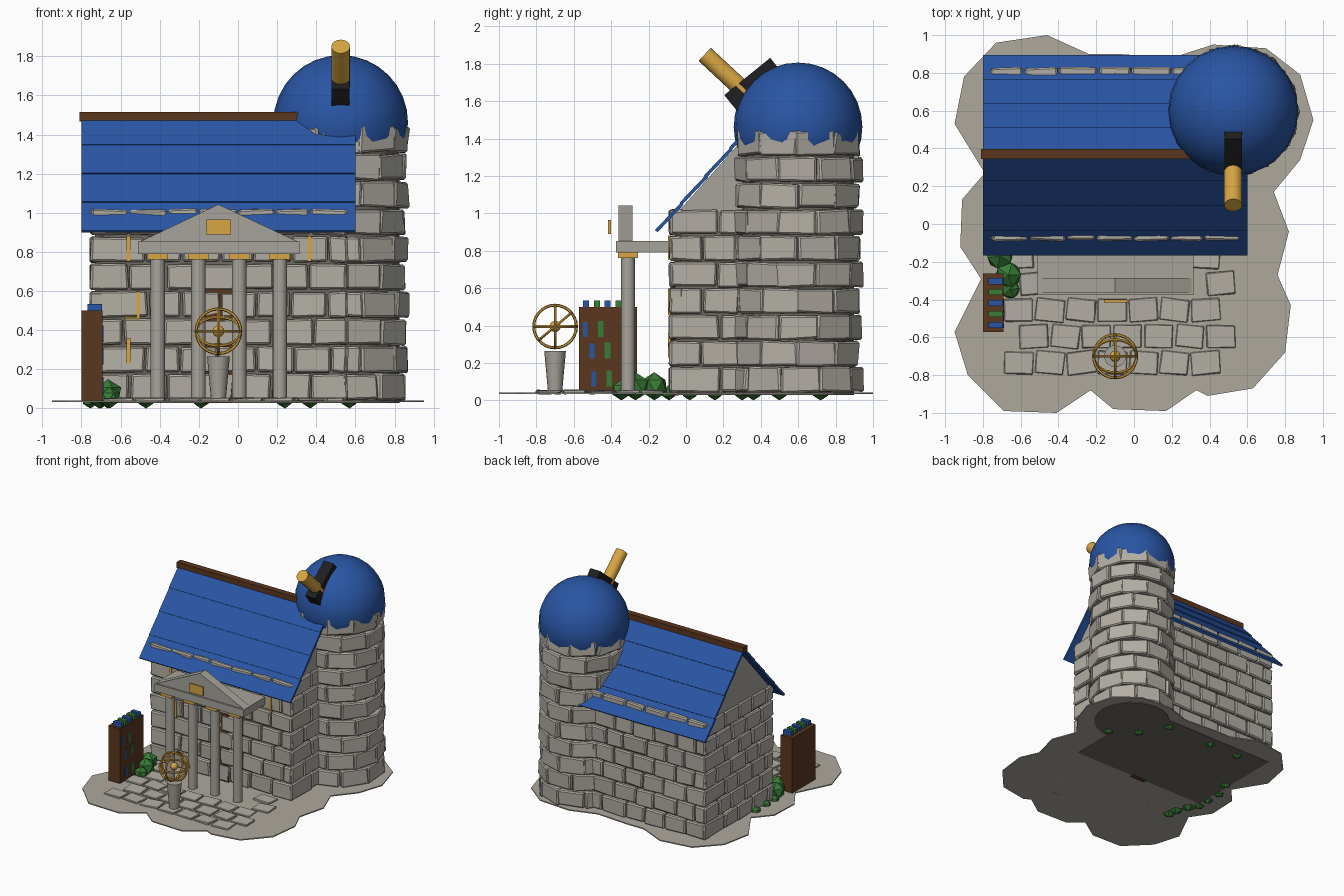
import bpy, bmesh, math, random
from mathutils import Vector, Matrix

random.seed(7)
if "Cube" in bpy.data.objects:
    bpy.data.objects.remove(bpy.data.objects["Cube"])


def make_mat(name, r, g, b):
    m = bpy.data.materials.new(name)
    m.use_nodes = True
    m.diffuse_color = (r, g, b, 1)
    m.node_tree.nodes["Principled BSDF"].inputs["Base Color"].default_value = (r, g, b, 1)
    return m


STONE = make_mat("grey stone", .45, .425, .375)
SMOOTH_STONE = make_mat("dressed stone", .39, .37, .33)
MORTAR = make_mat("dark mortar", .16, .145, .125)
EARTH = make_mat("ground stone", .42, .395, .335)
BLUE = make_mat("roof blue", .022, .092, .375)
GOLD = make_mat("gold", .68, .38, .055)
WOOD = make_mat("brown wood", .105, .038, .013)
LEAF = make_mat("leaf green", .04, .2, .037)
BLACK = make_mat("black metal", .014, .014, .015)


def finish(bm, name, mat, bevel=0):
    bmesh.ops.recalc_face_normals(bm, faces=bm.faces)
    me = bpy.data.meshes.new(name)
    bm.to_mesh(me)
    bm.free()
    ob = bpy.data.objects.new(name, me)
    bpy.context.scene.collection.objects.link(ob)
    me.materials.append(mat)
    if bevel:
        mod = ob.modifiers.new("Bevel", "BEVEL")
        mod.width, mod.segments = bevel, 1
    return ob


def add_box(bm, matrix, size, jitter=0):
    verts = bmesh.ops.create_cube(bm, size=1)["verts"]
    for v in verts:
        v.co = Vector(c * s + random.uniform(-jitter, jitter) for c, s in zip(v.co, size))
        v.co = matrix @ v.co


def box(name, mat, x0, x1, y0, y1, z0, z1):
    bm = bmesh.new()
    add_box(bm, Matrix.Translation(((x0 + x1) / 2, (y0 + y1) / 2, (z0 + z1) / 2)),
            (x1 - x0, y1 - y0, z1 - z0))
    return finish(bm, name, mat)


def prism(name, mat, outline, matrix, depth):
    """Extrude a flat outline along its local z."""
    bm = bmesh.new()
    face = bm.faces.new([bm.verts.new((u, v, 0)) for u, v in outline])
    new = bmesh.ops.extrude_face_region(bm, geom=[face])["geom"]
    bmesh.ops.translate(bm, vec=(0, 0, depth), verts=[g for g in new if isinstance(g, bmesh.types.BMVert)])
    bm.transform(matrix)
    return finish(bm, name, mat)


def rod(name, mat, a, b, r1, r2=None, sides=16):
    a, b = Vector(a), Vector(b)
    bm = bmesh.new()
    turn = (b - a).to_track_quat("Z", "Y").to_matrix().to_4x4()
    bmesh.ops.create_cone(bm, cap_ends=True, segments=sides, radius1=r1, radius2=r2 or r1,
                          depth=(b - a).length, matrix=Matrix.Translation((a + b) / 2) @ turn)
    smooth(finish(bm, name, mat))


def smooth(ob):
    bpy.ops.object.select_all(action="DESELECT")
    bpy.context.view_layer.objects.active = ob
    ob.select_set(True)
    bpy.ops.object.shade_smooth_by_angle(angle=math.radians(35))


# Ground plate with a scalloped outline
outline = [(-.24, .9), (-.46, 1), (-.73, .96), (-.9, .78), (-.95, .53), (-.79, .27), (-.91, .13),
           (-.92, -.12), (-.81, -.29), (-.95, -.57), (-.88, -.8), (-.69, -.99), (-.41, -1),
           (-.23, -.88), (-.11, -.98), (.17, -.99), (.33, -.88), (.39, -.91), (.63, -.87),
           (.8, -.68), (.83, -.43), (.76, -.27), (.82, -.04), (.74, .17), (.88, .34),
           (.95, .55), (.88, .79), (.7, .93), (.42, .95), (.2, .88), (-.08, .9)]
prism("ground", EARTH, outline, Matrix.Translation((0, 0, .033)), .009)

# Paving stones, leaving the strip under the porch free
bm = bmesh.new()
for row in range(5):
    y = -.735 + row * .14
    for i in range(8):
        x = -.61 + i * .165 + (.08 if row % 2 else 0)
        if x > (.6 if row == 3 else .5) or (row > 2 and -.5 < x < .3):
            continue
        spin = Matrix.Rotation(random.uniform(-.12, .12), 4, "Z")
        add_box(bm, Matrix.Translation((x, y, .045)) @ spin, (.15, .12, .018), .004)
finish(bm, "paving_stones", STONE, .004)

# House core, gables and tower core
PITCH, BASE = .1405, .04
box("house_core", MORTAR, -.73, .53, -.06, .80, .028, .985)
side_on = Matrix(((0, 0, 1, 0), (1, 0, 0, 0), (0, 1, 0, 0), (0, 0, 0, 1)))
prism("gable", SMOOTH_STONE, [(-.085, .9), (-.085, .96), (.37, 1.47), (.825, .96), (.825, .9)],
      Matrix.Translation((-.74, 0, 0)) @ side_on, 1.28)
TX, TY = .525, .599
rod("tower_core", MORTAR, (TX, TY, .028), (TX, TY, 1.45), .3, sides=24)

# House wall bricks
bm = bmesh.new()
corners = [Vector(c) for c in ((-.755, -.088), (.56, -.088), (.56, .828), (-.755, .828))]
for k, a in enumerate(corners):
    b = corners[(k + 1) % 4]
    t, length = (b - a).normalized(), (b - a).length
    n = Vector((t.y, -t.x))
    for row in range(7):
        count = round(length / .2)
        cuts = [(i + (.5 if (row + k) % 2 else 0)) / count * length for i in range(1, count)]
        cuts = [0] + [c + random.uniform(-.02, .02) for c in cuts] + [length]
        for u, v in zip(cuts, cuts[1:]):
            p = a + t * (u + v) / 2 - n * .035
            m = Matrix(((t.x, n.x, 0, p.x), (t.y, n.y, 0, p.y),
                        (0, 0, 1, BASE + (row + .5) * PITCH), (0, 0, 0, 1)))
            add_box(bm, m, (v - u - .01, .07, PITCH - .011), .006)
finish(bm, "house_bricks", STONE, .009)

# Tower bricks, ten rings in running bond
bm = bmesh.new()
for row in range(10):
    for i in range(10):
        ang = (i + .5 * (row % 2) + random.uniform(-.06, .06)) * math.tau / 10
        m = (Matrix.Translation((TX, TY, BASE + (row + .5) * PITCH)) @ Matrix.Rotation(ang, 4, "Z")
             @ Matrix.Translation((.292 + random.uniform(-.006, .006), 0, 0)))
        add_box(bm, m, (.075, .21, PITCH - .011), .012 if row == 9 else .007)
finish(bm, "tower_bricks", STONE, .009)

# Dome, cut flat at the bottom
bm = bmesh.new()
bmesh.ops.create_uvsphere(bm, u_segments=24, v_segments=16, radius=.344,
                          matrix=Matrix.Translation((TX, TY, 1.462)))
cut = bmesh.ops.bisect_plane(bm, geom=bm.verts[:] + bm.edges[:] + bm.faces[:],
                             plane_co=(0, 0, 1.33), plane_no=(0, 0, -1), clear_outer=True)
bmesh.ops.edgeloop_fill(bm, edges=[e for e in cut["geom_cut"] if isinstance(e, bmesh.types.BMEdge)])
smooth(finish(bm, "dome", BLUE))

# Telescope and its mount
bm = bmesh.new()
add_box(bm, Matrix.Translation((TX, .365, 1.685)) @ Matrix.Rotation(math.radians(39), 4, "X"),
        (.092, .316, .12))
finish(bm, "telescope_mount", BLACK)
rod("telescope_tube", GOLD, (TX, .1, 1.85), (TX, .38, 1.59), .048)

# Roof slopes of four overlapping boards each, and the ridge beam
for name, sign, run in (("front", -1, .525), ("back", 1, .512)):
    bm = bmesh.new()
    for i in range(4):
        f = (i + .5) / 4
        y, z = .37 + sign * run * (1 - f), .905 + .585 * f
        tilt = Matrix.Rotation(-sign * math.radians(46.5), 4, "X")
        add_box(bm, Matrix.Translation((-.1, y, z)) @ tilt, (1.4, .203, .018))
    finish(bm, name + "_roof_boards", BLUE)
box("ridge_beam", WOOD, -.81, .5, .344, .396, 1.467, 1.515)

# Porch: columns, slab, pediment and plaque
for i in range(4):
    x = -.41 + i * .208
    rod("column", SMOOTH_STONE, (x, -.31, .04), (x, -.31, .77), .037)
    box("capital", GOLD, x - .053, x + .053, -.363, -.257, .762, .795)
box("porch_slab", SMOOTH_STONE, -.51, .315, -.375, -.06, .79, .853)
front_on = Matrix(((1, 0, 0, 0), (0, 0, 1, -.362), (0, 1, 0, 0), (0, 0, 0, 1)))
prism("pediment", SMOOTH_STONE, [(-.5, .853), (.305, .853), (-.1, 1.043)], front_on, .076)
box("plaque", GOLD, -.16, -.035, -.416, -.401, .89, .965)

# Door and window strips between the bricks
box("door", WOOD, -.17, -.03, -.084, -.04, .027, .61)
for x, z in ((-.56, .752), (-.51, .468), (-.56, .23), (.365, .752)):
    box("window_strip", GOLD, x - .01, x + .01, -.096, -.06, z, z + .13)
box("window_sill", GOLD, -.58, -.5, -.096, -.06, .457, .468)

# Pedestal and ringed globe
C = Vector((-.1, -.7, .395))
rod("pedestal", SMOOTH_STONE, (C.x, C.y, .045), (C.x, C.y, .265), .038, .058)
for rot in ((0, 0, 0), (90, 0, 0), (0, 90, 0), (40, 0, 0)):
    bpy.ops.mesh.primitive_torus_add(location=C, rotation=[math.radians(d) for d in rot],
                                     major_radius=.114, minor_radius=.008,
                                     major_segments=28, minor_segments=6)
    ring = bpy.context.object
    ring.name = "globe_ring"
    ring.data.materials.append(GOLD)
    smooth(ring)
bm = bmesh.new()
bmesh.ops.create_uvsphere(bm, u_segments=12, v_segments=8, radius=.03, matrix=Matrix.Translation(C))
smooth(finish(bm, "globe_core", GOLD))

# Bookcase with a row of books on top and a few showing on its open side
box("bookcase", WOOD, -.8, -.692, -.572, -.262, .035, .5)
for i in range(5):
    y = -.535 + i * .058
    box("top_book", (BLUE, LEAF)[i % 2], -.77, -.695, y - .016, y + .016, .5, .535)
for y, z in ((-.456, .34), (-.42, .225), (-.41, .075)):
    box("shelf_book", LEAF, -.72, -.688, y - .015, y + .015, z, z + .085)
    box("shelf_book", BLUE, -.72, -.688, y - .095, y - .07, z, z + .08)

# Bushes beside the bookcase, and small plants along the walls
plants = [(-.71, -.17, .075), (-.665, -.27, .075), (-.655, -.345, .055)]
plants += [(-.755, y, .042) for y in (-.09, .02, .155)]
plants += [(x, .72, .045) for x in (-.47, -.19, .24)]
plants += [(.37, .5, .045), (.57, .36, .045), (-.7, .3, .045)]
bm = bmesh.new()
for x, y, r in plants:
    spin = Matrix.Rotation(random.uniform(0, 3), 4, "Z")
    bmesh.ops.create_icosphere(bm, subdivisions=1, radius=r,
                               matrix=Matrix.Translation((x, y, r)) @ spin)
finish(bm, "bushes", LEAF)
